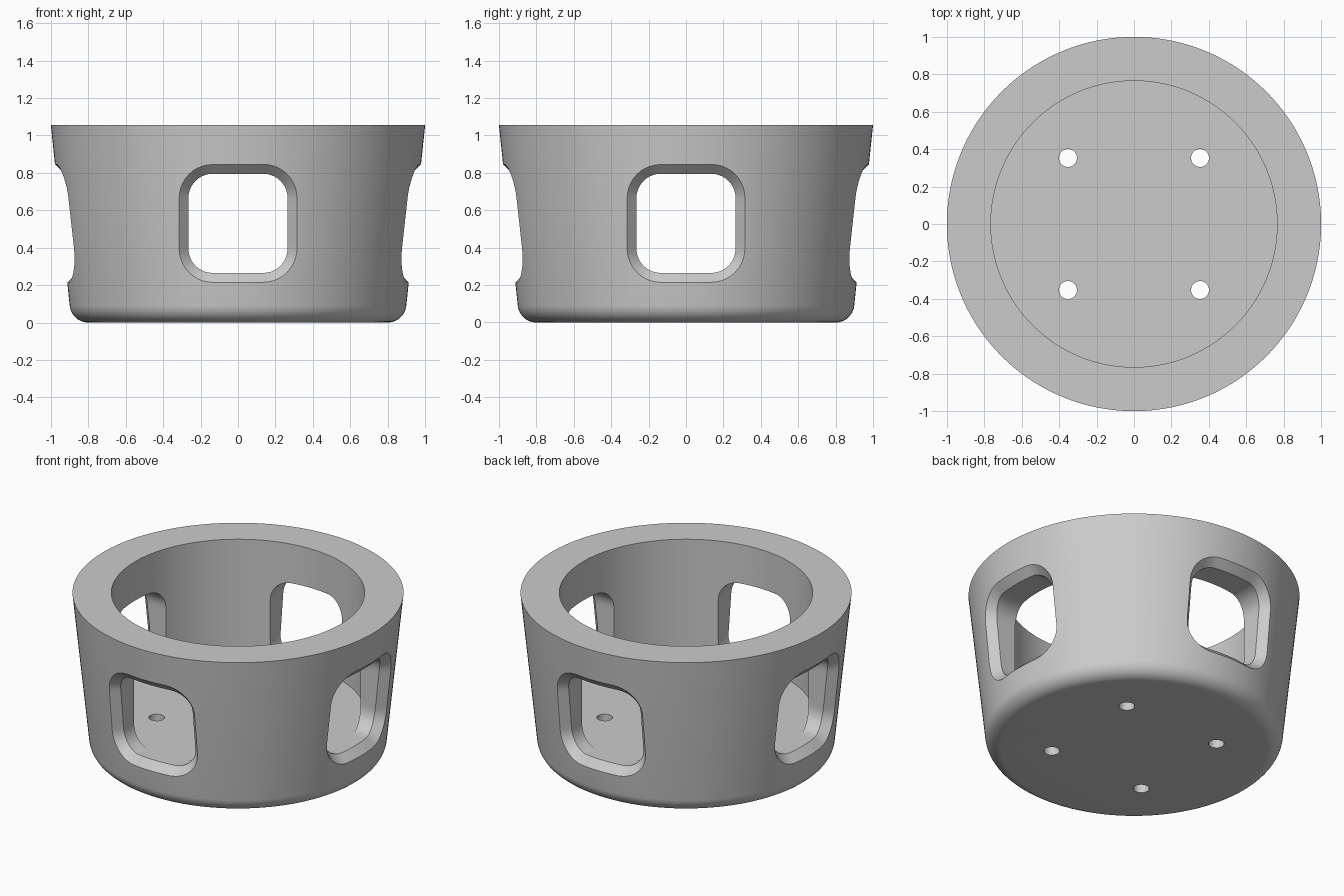
import bpy, bmesh
from math import sin, cos, pi, radians, sqrt
from mathutils import Matrix, Vector

cube = bpy.data.objects.get("Cube")
if cube:
    bpy.data.objects.remove(cube, do_unlink=True)

HEIGHT, FLOOR, BORE = 1.055, 0.264, 0.765
SEGMENTS = 160


def outer_radius(z):
    return 0.89 + 0.11 * z / HEIGHT


def loft(bm, rings):
    """Skin a stack of equal-length point rings and cap both ends."""
    loops = [[bm.verts.new(p) for p in ring] for ring in rings]
    n = len(loops[0])
    for a, b in zip(loops, loops[1:]):
        for i in range(n):
            j = (i + 1) % n
            bm.faces.new((a[i], a[j], b[j], b[i]))
    bm.faces.new(loops[0])
    bm.faces.new(loops[-1])


def circle(radius, z, count, x=0, y=0):
    return [Vector((x + radius * cos(2 * pi * i / count),
                    y + radius * sin(2 * pi * i / count), z)) for i in range(count)]


def rounded_square(half, corner, steps=10, side=8):
    """Outline points as (u, v), with divided straight sides."""
    flat = half - corner
    points = []
    for k in range(4):
        turn = Matrix.Rotation(k * pi / 2, 2)
        quarter = [Vector((half, -flat + 2 * flat * i / side)) for i in range(side)]
        quarter += [Vector((flat + corner * cos(pi / 2 * i / steps),
                            flat + corner * sin(pi / 2 * i / steps))) for i in range(steps)]
        points += [turn @ p for p in quarter]
    return points


def make_object(name, bm):
    bmesh.ops.recalc_face_normals(bm, faces=bm.faces)
    mesh = bpy.data.meshes.new(name)
    bm.to_mesh(mesh)
    bm.free()
    obj = bpy.data.objects.new(name, mesh)
    bpy.context.collection.objects.link(obj)
    return obj


# Round tapered cup with a rounded foot and a straight bore
profile = [(0.80 + 0.10 * cos(radians(a)), 0.10 + 0.10 * sin(radians(a)))
           for a in range(-90, -5, 7)]
profile += [(outer_radius(HEIGHT), HEIGHT), (BORE, HEIGHT), (BORE, FLOOR)]
bm = bmesh.new()
loft(bm, [circle(r, z, SEGMENTS) for r, z in profile])
cup = make_object("cup_body", bm)

# Cutters: four chamfered windows and four screw holes
MIDDLE, HALF, CORNER, CHAMFER, FLARE = 0.53, 0.265, 0.13, 0.05, 0.09


def surface(p):
    return sqrt(outer_radius(MIDDLE + p.y) ** 2 - p.x ** 2)


inner = rounded_square(HALF, CORNER)
flared = rounded_square(HALF + FLARE, CORNER + FLARE)
edge = rounded_square(HALF + CHAMFER, CORNER + CHAMFER)
window = [
    [(p.x, -0.5, MIDDLE + p.y) for p in inner],
    [(p.x, CHAMFER - surface(e), MIDDLE + p.y) for p, e in zip(inner, edge)],
    [(p.x, CHAMFER - FLARE - surface(e), MIDDLE + p.y) for p, e in zip(flared, edge)],
    [(p.x, -1.2, MIDDLE + p.y) for p in flared],
]
bm = bmesh.new()
for k in range(4):
    turn = Matrix.Rotation(k * pi / 2, 3, 'Z')
    loft(bm, [[turn @ Vector(p) for p in ring] for ring in window])
for x in (-0.353, 0.353):
    for y in (-0.353, 0.353):
        loft(bm, [circle(0.048, z, 32, x, y) for z in (-0.1, 0.4)])
cutter = make_object("opening_cutter", bm)
cutter.hide_render = True

# Cut the openings, then drop the cutter
cut = cup.modifiers.new("openings", 'BOOLEAN')
cut.operation, cut.solver, cut.object = 'DIFFERENCE', 'EXACT', cutter
bpy.context.view_layer.objects.active = cup
bpy.ops.object.select_all(action='DESELECT')
cup.select_set(True)
bpy.ops.object.modifier_apply(modifier=cut.name)
bpy.data.objects.remove(cutter, do_unlink=True)

# One plain grey, smooth with sharp rims
grey = bpy.data.materials.new("plain_grey")
grey.use_nodes = True
colour = (0.6, 0.6, 0.6, 1)
grey.diffuse_color = colour
grey.node_tree.nodes["Principled BSDF"].inputs["Base Color"].default_value = colour
cup.data.materials.clear()
cup.data.materials.append(grey)
bpy.ops.object.shade_smooth_by_angle(angle=radians(30))
